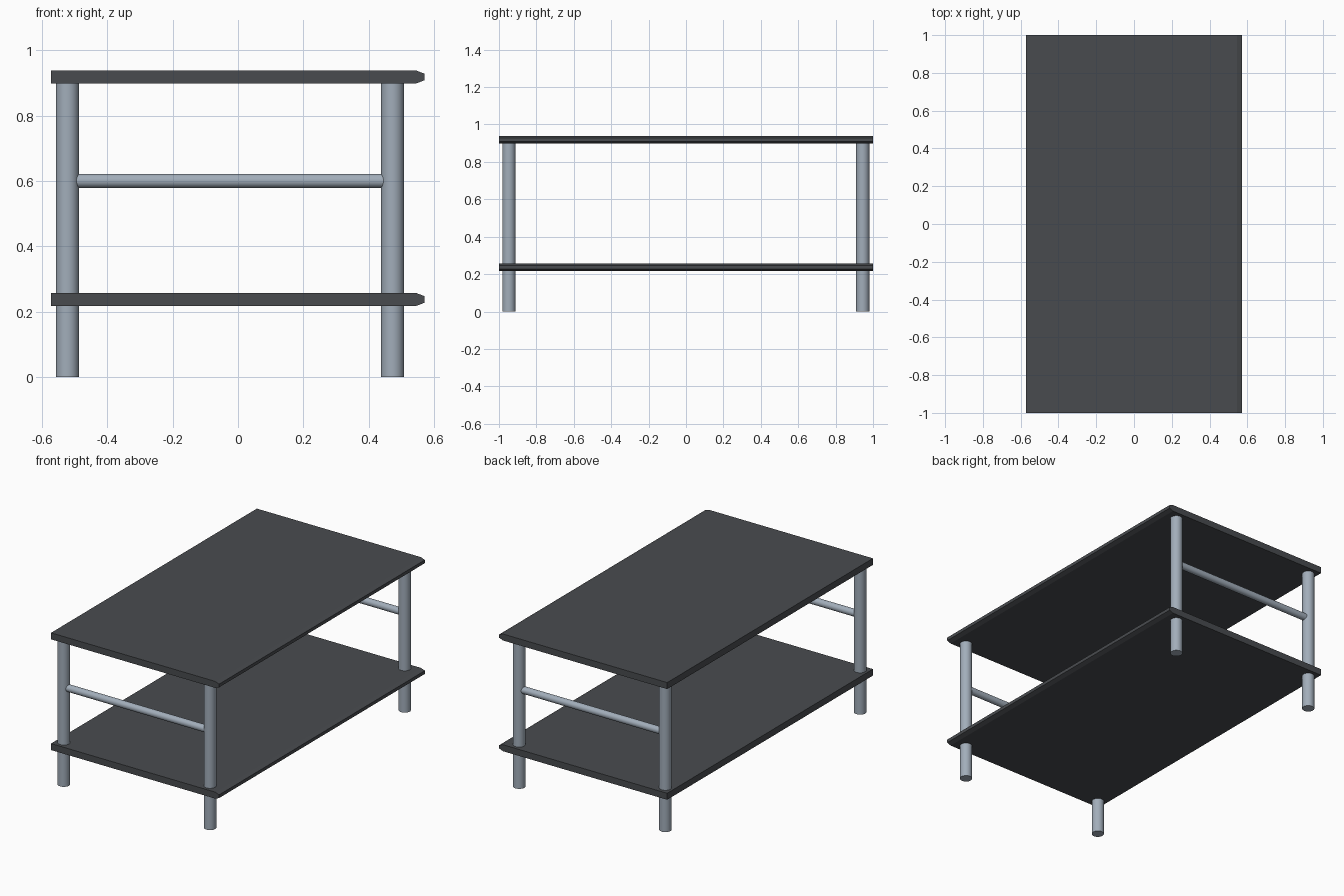
import bpy, math
from mathutils import Matrix

if "Cube" in bpy.data.objects:
    bpy.data.objects.remove(bpy.data.objects["Cube"])


def material(name, rgb):
    m = bpy.data.materials.new(name)
    m.diffuse_color = (*rgb, 1.0)
    m.use_nodes = True
    m.node_tree.nodes["Principled BSDF"].inputs["Base Color"].default_value = m.diffuse_color
    return m


dark = material("charcoal board", (0.066, 0.071, 0.078))
steel = material("blue grey metal", (0.36, 0.42, 0.49))


def board(name, z0, z1):
    # side profile with a chamfered edge on +x only, extruded along y
    prof = [(-0.572, z0), (0.545, z0), (0.571, z0 + 0.010),
            (0.571, z1 - 0.010), (0.545, z1), (-0.572, z1)]
    n = len(prof)
    verts = [(x, y, z) for y in (-1.0, 1.0) for x, z in prof]
    faces = [tuple(range(n)), tuple(reversed(range(n, 2 * n)))]
    faces += [((i + 1) % n, i, i + n, (i + 1) % n + n) for i in range(n)]
    me = bpy.data.meshes.new(name)
    me.from_pydata(verts, [], faces)
    me.materials.append(dark)
    ob = bpy.data.objects.new(name, me)
    bpy.context.collection.objects.link(ob)


def tube(name, radius, length, loc, rot=(0, 0, 0)):
    bpy.ops.mesh.primitive_cylinder_add(vertices=48, radius=radius, depth=length,
                                        location=loc, rotation=rot)
    ob = bpy.context.object
    ob.name = name
    ob.data.materials.append(steel)
    bpy.ops.object.shade_smooth_by_angle(angle=math.radians(40))


# table top and lower shelf
board("table_top", 0.898, 0.938)
board("lower_shelf", 0.217, 0.257)

# legs and one cross bar at each end
left_x, right_x = -0.522, 0.473
for end, y in (("front", -0.947), ("back", 0.945)):
    for side, x in (("left", left_x), ("right", right_x)):
        tube(f"{end}_{side}_leg", 0.035, 0.90, (x, y, 0.45))
    tube(f"{end}_cross_bar", 0.0215, right_x - left_x,
         ((left_x + right_x) / 2, y, 0.60), (0, math.pi / 2, 0))
